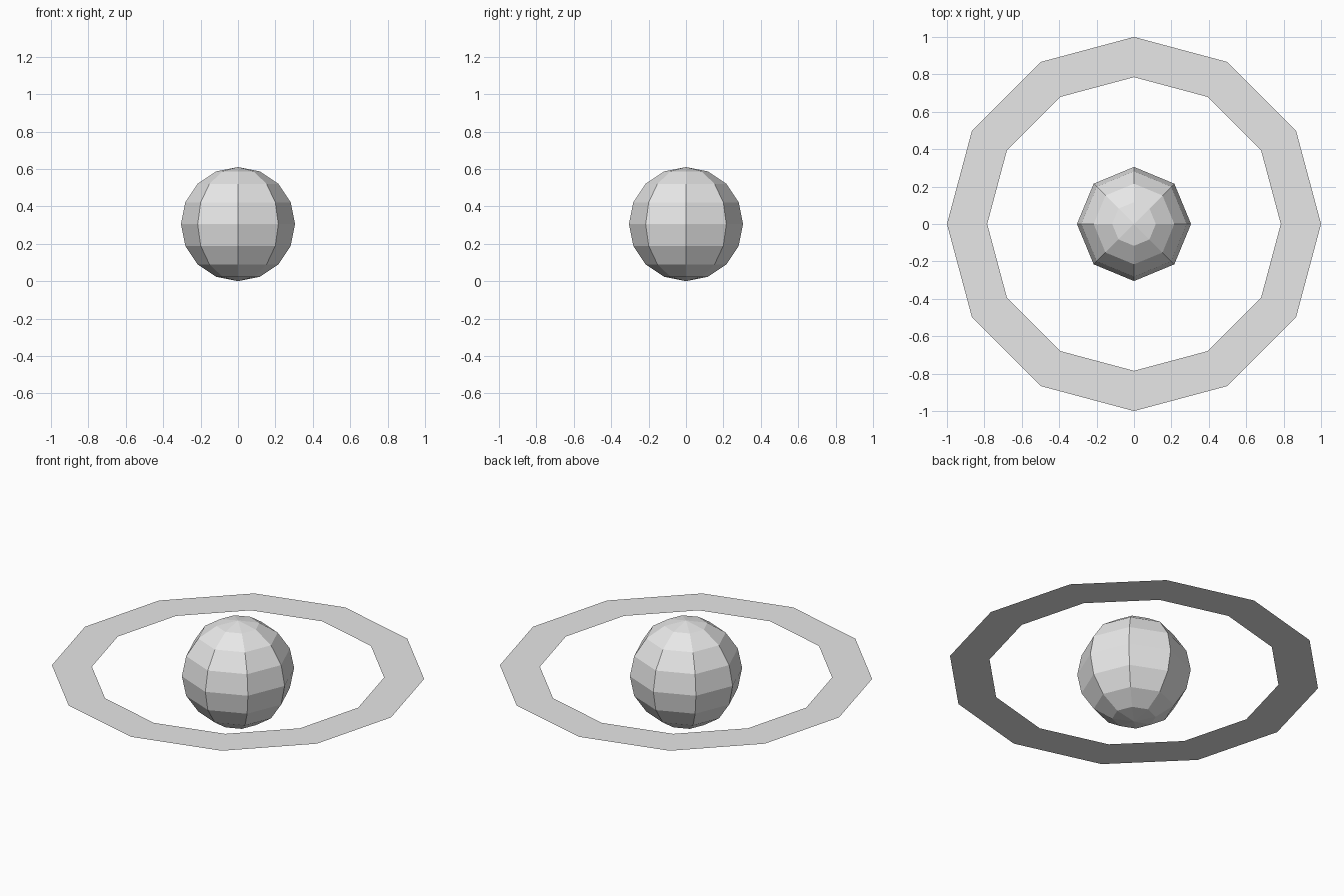
import bpy, bmesh
from math import cos, sin, pi

cube = bpy.data.objects.get("Cube")
if cube:
    bpy.data.objects.remove(cube, do_unlink=True)

RADIUS = 0.305

grey = bpy.data.materials.new("light grey")
grey.use_nodes = True
color = (0.8, 0.8, 0.8, 1)
grey.diffuse_color = color
grey.node_tree.nodes["Principled BSDF"].inputs["Base Color"].default_value = color


def add_part(name, bm):
    """Turn a bmesh into a flat-shaded grey object at the globe's centre height."""
    mesh = bpy.data.meshes.new(name)
    bm.to_mesh(mesh)
    bm.free()
    mesh.materials.append(grey)
    obj = bpy.data.objects.new(name, mesh)
    obj.location.z = RADIUS
    bpy.context.collection.objects.link(obj)


# Faceted globe
bm = bmesh.new()
bmesh.ops.create_uvsphere(bm, u_segments=8, v_segments=8, radius=RADIUS)
add_part("globe", bm)

# Paper-thin flat ring around the globe
bm = bmesh.new()
SIDES = 12
outer, inner = [
    [bm.verts.new((r * cos(2 * pi * i / SIDES), r * sin(2 * pi * i / SIDES), 0))
     for i in range(SIDES)]
    for r in (1.0, 0.785)]
for i in range(SIDES):
    j = (i + 1) % SIDES
    bm.faces.new((outer[i], outer[j], inner[j], inner[i]))
add_part("ring", bm)
